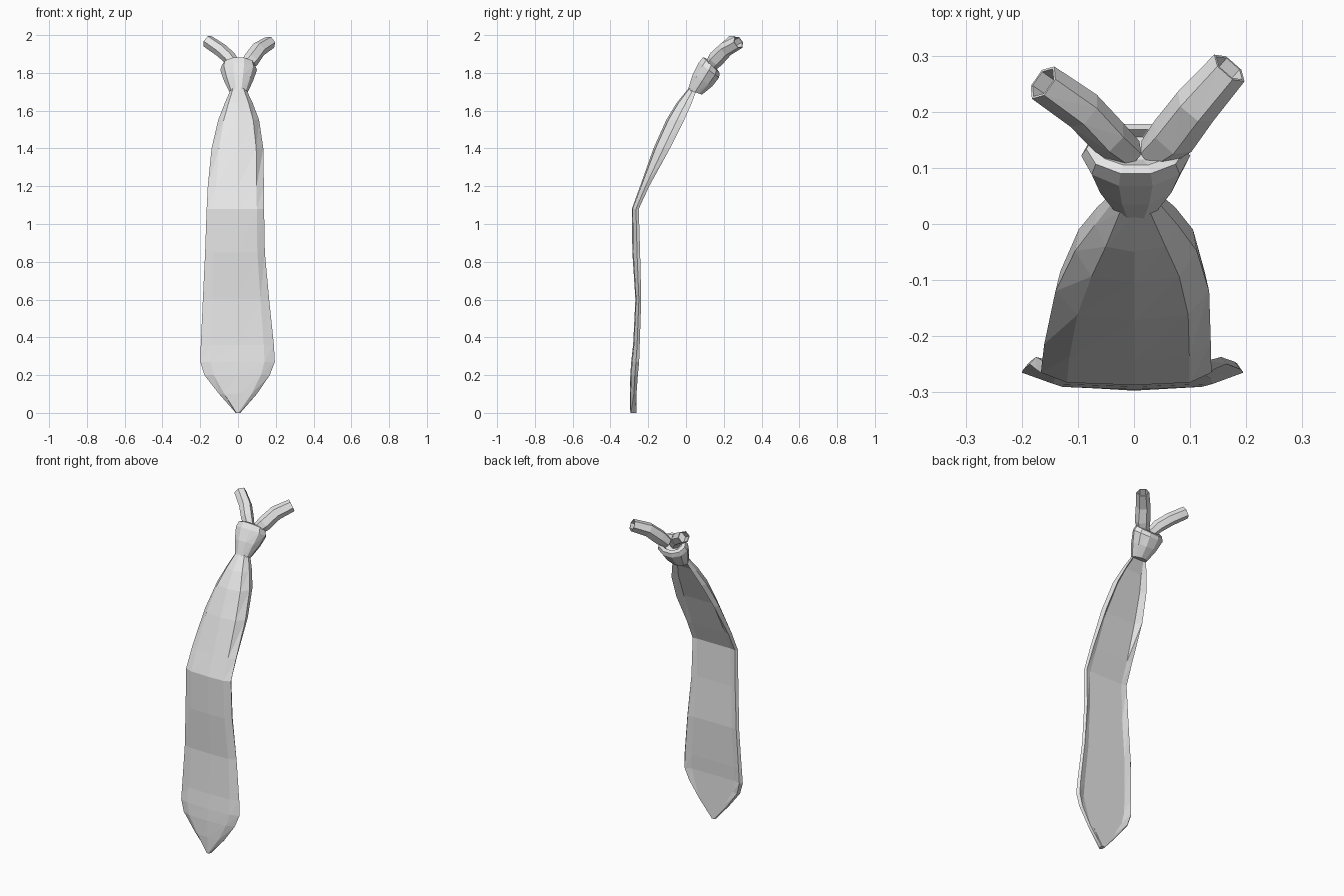
import bpy
from math import cos, sin, pi
from mathutils import Vector

cube = bpy.data.objects.get("Cube")
if cube:
    bpy.data.objects.remove(cube)

grey = bpy.data.materials.new("light_grey")
grey.use_nodes = True
grey.diffuse_color = (0.8, 0.8, 0.8, 1)
grey.node_tree.nodes["Principled BSDF"].inputs["Base Color"].default_value = (0.8, 0.8, 0.8, 1)


def loft(name, rings, cap_start=True, cap_end=True):
    """Skin a list of equal-sized closed rings, flat shaded."""
    n = len(rings[0])
    verts = [p for ring in rings for p in ring]
    faces = []
    for r in range(len(rings) - 1):
        for i in range(n):
            j = (i + 1) % n
            a, b = r * n + i, r * n + j
            faces += [(a, b, b + n), (a, b + n, a + n)]
    if cap_start:
        faces.append(tuple(reversed(range(n))))
    if cap_end:
        faces.append(tuple(range(len(verts) - n, len(verts))))
    mesh = bpy.data.meshes.new(name)
    mesh.from_pydata(verts, [], faces)
    mesh.materials.append(grey)
    obj = bpy.data.objects.new(name, mesh)
    bpy.context.collection.objects.link(obj)
    return obj


# Blade: height, right edge, left edge, front y, edge y, centre back y
stations = [
    (0.00, -0.012, 0.012, -0.295, -0.265, -0.262),
    (0.10, -0.10, 0.10, -0.297, -0.262, -0.262),
    (0.20, -0.178, 0.168, -0.295, -0.255, -0.262),
    (0.27, -0.20, 0.195, -0.290, -0.248, -0.262),
    (0.36, -0.197, 0.19, -0.280, -0.245, -0.256),
    (0.60, -0.186, 0.165, -0.268, -0.237, -0.246),
    (0.85, -0.174, 0.142, -0.284, -0.243, -0.255),
    (1.08, -0.166, 0.138, -0.287, -0.25, -0.255),
    (1.20, -0.16, 0.137, -0.243, -0.195, -0.203),
    (1.40, -0.14, 0.134, -0.172, -0.085, -0.12),
    (1.55, -0.105, 0.112, -0.105, -0.01, -0.045),
    (1.64, -0.07, 0.078, -0.05, 0.03, 0.0),
    (1.72, -0.035, 0.04, 0.015, 0.06, 0.055),
]
blade = []
for z, right, left, front, edge, back in stations:
    mid = front + 0.12 * (edge - front)
    rim = front + 0.6 * (edge - front)
    blade.append([
        (right, rim, z), (right * 0.72, mid, z), (0, front, z), (left * 0.72, mid, z),
        (left, rim, z), (left * 0.94, edge, z), (left * 0.74, back, z),
        (0, back, z), (right * 0.74, back, z), (right * 0.94, edge, z)])
loft("blade", blade)

# Knot: tilted rings given by front and back points and half width
knot_rings = [
    # front y, front z, back y, back z, half width
    (0.01, 1.71, 0.085, 1.685, 0.048),
    (0.035, 1.79, 0.14, 1.73, 0.078),
    (0.068, 1.855, 0.175, 1.775, 0.097),
    (0.09, 1.882, 0.178, 1.80, 0.088),
    (0.105, 1.878, 0.168, 1.815, 0.07),
    (0.115, 1.845, 0.155, 1.80, 0.04),
]
knot = []
for fy, fz, by, bz, half in knot_rings:
    ring = []
    for k in range(10):
        a = 2 * pi * (k + 0.5) / 10
        t = (1 - cos(a) / cos(pi / 10)) / 2
        ring.append((0.003 - half * sin(a), fy + (by - fy) * t, fz + (bz - fz) * t))
    knot.append(list(reversed(ring)))
loft("knot", knot)


# Neck bands: six-sided tubes along a short path, hollowed at the far end
def neck_band(name, path, radii):
    path = [Vector(p) for p in path]
    rings = []
    for i, p in enumerate(path):
        along = (path[min(i + 1, len(path) - 1)] - path[max(i - 1, 0)]).normalized()
        side = along.cross(Vector((0, 0, 1))).normalized()
        up = side.cross(along)
        rings.append([p + radii[i] * (side * cos(k * pi / 3) + up * sin(k * pi / 3))
                      for k in range(6)])
    tip = path[-1]
    lip = [tip + (v - tip) * 0.85 for v in rings[-1]]
    rings += [lip, [v - along * 0.06 for v in lip]]
    loft(name, rings)


neck_band("right_neck_band",
          [(-0.01, 0.125, 1.835), (-0.045, 0.155, 1.88), (-0.09, 0.202, 1.92), (-0.162, 0.252, 1.968)],
          [0.03, 0.036, 0.037, 0.035])
neck_band("left_neck_band",
          [(0.035, 0.125, 1.83), (0.07, 0.157, 1.87), (0.11, 0.21, 1.925), (0.17, 0.278, 1.962)],
          [0.032, 0.043, 0.041, 0.036])
